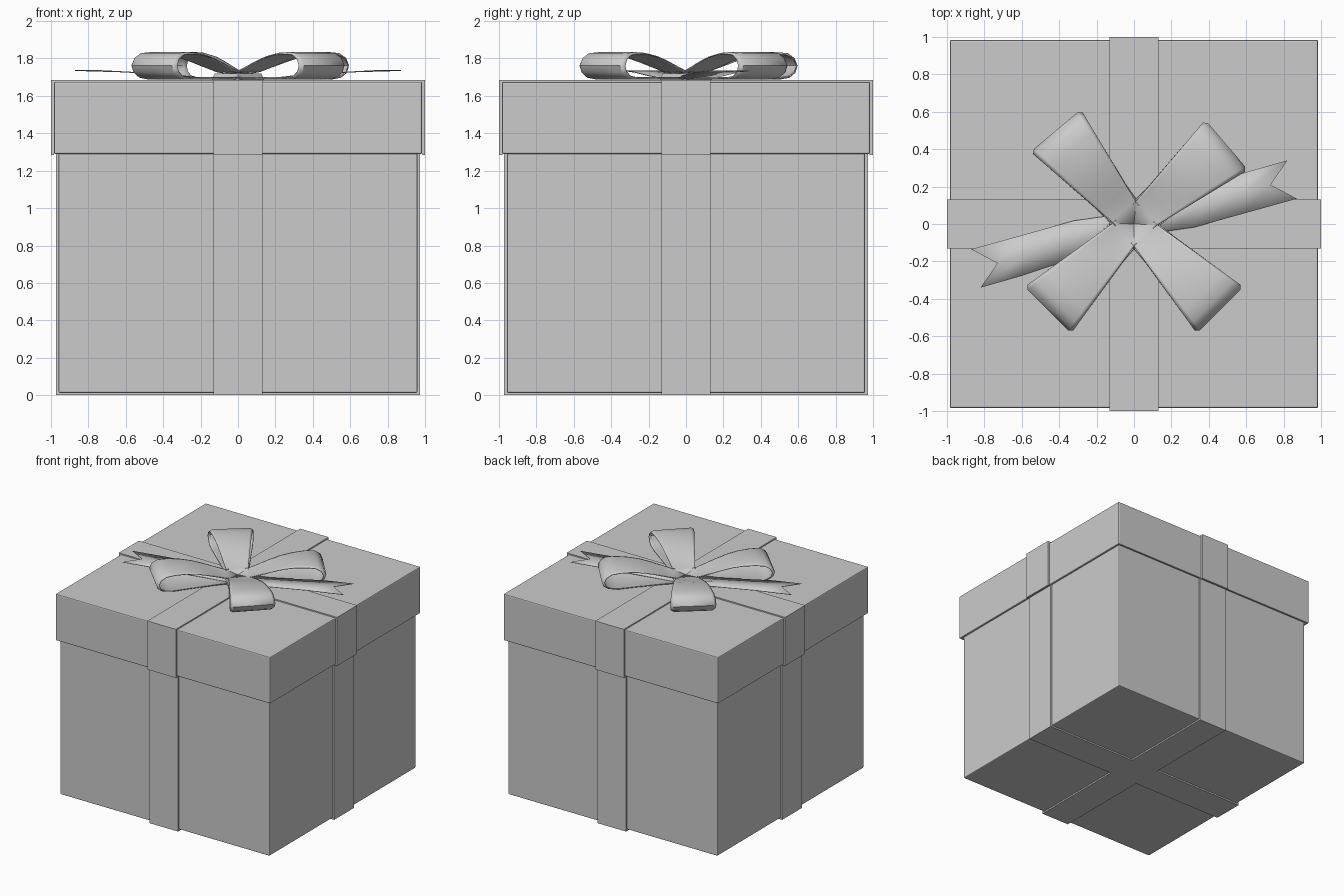
import bpy, bmesh
from math import radians, cos, sin

if "Cube" in bpy.data.objects:
    bpy.data.objects.remove(bpy.data.objects["Cube"])


def make_object(name, bm, smooth=False):
    bmesh.ops.recalc_face_normals(bm, faces=bm.faces)
    mesh = bpy.data.meshes.new(name)
    bm.to_mesh(mesh)
    bm.free()
    ob = bpy.data.objects.new(name, mesh)
    bpy.context.collection.objects.link(ob)
    if smooth:
        for o in bpy.context.selected_objects:
            o.select_set(False)
        ob.select_set(True)
        bpy.context.view_layer.objects.active = ob
        bpy.ops.object.shade_smooth_by_angle(angle=radians(40))
    return ob


def solidify(ob, thickness, offset):
    m = ob.modifiers.new("thickness", 'SOLIDIFY')
    m.thickness, m.offset = thickness, offset
    m.use_even_offset = True


def open_box(name, half, z_closed, z_open, thickness):
    """Square tray: closed at z_closed, open at z_open."""
    bm = bmesh.new()
    c = [(-half, -half), (half, -half), (half, half), (-half, half)]
    a = [bm.verts.new((x, y, z_closed)) for x, y in c]
    b = [bm.verts.new((x, y, z_open)) for x, y in c]
    bm.faces.new(a)
    for i in range(4):
        j = (i + 1) % 4
        bm.faces.new((a[i], a[j], b[j], b[i]))
    # an open shell needs explicit outward orientation
    ob = make_object(name, bm)
    if ob.data.polygons[0].normal.z * (z_closed - z_open) < 0:
        ob.data.flip_normals()
    solidify(ob, thickness, -1)
    bev = ob.modifiers.new("edge", 'BEVEL')
    bev.width, bev.segments = 0.008, 2
    return ob


def strap_cross(name, half, w, z_flat, z_end, thickness):
    """Ribbon cross on a flat side with four flaps along the walls."""
    bm = bmesh.new()
    bm.faces.new([bm.verts.new((x, y, z_flat))
                  for x, y in ((-w, -w), (w, -w), (w, w), (-w, w))])
    for e in list(bm.edges):
        mid = (e.verts[0].co + e.verts[1].co) / 2
        for is_flap in (False, True):
            new = bmesh.ops.extrude_edge_only(bm, edges=[e])["geom"]
            e = next(g for g in new if isinstance(g, bmesh.types.BMEdge))
            for v in e.verts:
                if is_flap:
                    v.co.z = z_end
                elif abs(mid.x) > abs(mid.y):
                    v.co.x = half if mid.x > 0 else -half
                else:
                    v.co.y = half if mid.y > 0 else -half
    ob = make_object(name, bm)
    if ob.data.polygons[0].normal.z * (z_flat - z_end) < 0:
        ob.data.flip_normals()
    solidify(ob, thickness, -1)


# Box, lid and their ribbons
open_box("box_body", 0.958, 0.012, 1.62, 0.02)
open_box("box_lid", 0.984, 1.675, 1.29, 0.02)
strap_cross("body_ribbon", 0.972, 0.131, 0.0, 1.30, 0.016)
strap_cross("lid_ribbon", 1.0, 0.131, 1.685, 1.283, 0.018)

# Bow loops: side profile (radius, height), widening outwards
PROFILE = [(0, 1.718), (0.09, 1.73), (0.17, 1.757), (0.25, 1.785), (0.34, 1.812),
           (0.43, 1.827), (0.52, 1.831), (0.59, 1.825), (0.63, 1.80), (0.648, 1.762),
           (0.635, 1.725), (0.60, 1.70), (0.54, 1.69), (0.40, 1.691), (0.2, 1.69), (0, 1.69)]


def bow_loop(name, angle):
    bm = bmesh.new()
    ca, sa = cos(radians(angle)), sin(radians(angle))
    rows = []
    for r, z in PROFILE:
        half = 0.085 + 0.085 * max(0, r - 0.09) / 0.55
        row = []
        for u in (-1, -0.88, 0, 0.88, 1):
            edge = abs(u) == 1
            rr = r * 0.972 if edge else r
            zz = 1.76 + (z - 1.76) * 0.9 if edge else z
            t = u * half
            row.append(bm.verts.new((rr * ca - t * sa, rr * sa + t * ca, zz)))
        rows.append(row)
    for p, q in zip(rows, rows[1:]):
        for i in range(4):
            bm.faces.new((p[i], p[i + 1], q[i + 1], q[i]))
    solidify(make_object(name, bm, True), 0.006, 0)


for i, ang in enumerate((40.5, 130, 225, 315)):
    bow_loop(f"bow_loop_{i + 1}", ang)

# Knot in the middle
bm = bmesh.new()
bmesh.ops.create_cone(bm, cap_ends=True, segments=4, radius1=0.14, radius2=0.125, depth=0.034)
bmesh.ops.translate(bm, verts=bm.verts, vec=(0, 0, 1.702))
make_object("bow_knot", bm)

# Ribbon tails: upper edge, centre and lower edge, with a notched end
UPPER = [(0, 0.09), (0.2, 0.14), (0.40, 0.21), (0.60, 0.277), (0.82, 0.34)]
LOWER = [(0, -0.06), (0.2, -0.035), (0.32, -0.018), (0.60, 0.06), (0.87, 0.135)]
MIDDLE = [(0, 0.015), (0.2, 0.05), (0.36, 0.095), (0.58, 0.165), (0.73, 0.21)]
HEIGHT = [1.69, 1.696, 1.71, 1.727, 1.735]
for k, s in enumerate((1, -1)):
    bm = bmesh.new()
    cols = [[bm.verts.new((s * x, s * y, z)) for (x, y), z in zip(line, HEIGHT)]
            for line in (LOWER, MIDDLE, UPPER)]
    for a, b in zip(cols, cols[1:]):
        for i in range(4):
            bm.faces.new((a[i], a[i + 1], b[i + 1], b[i]))
    solidify(make_object(f"bow_tail_{k + 1}", bm, True), 0.004, 0)
